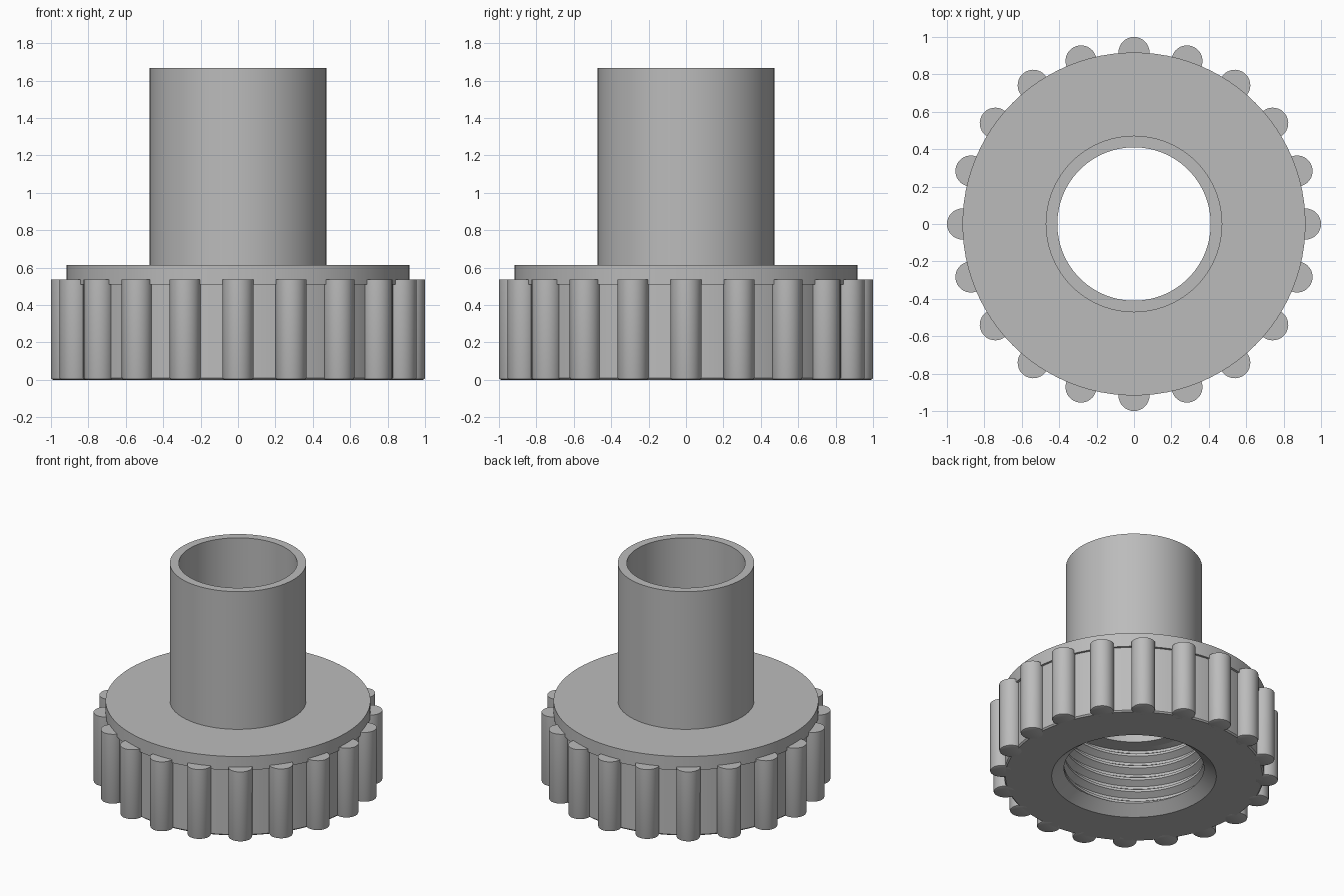
import bpy
import bmesh
from math import cos, sin, tau, radians

if "Cube" in bpy.data.objects:
    bpy.data.objects.remove(bpy.data.objects["Cube"], do_unlink=True)

GREY = (0.5, 0.5, 0.5, 1)
grey = bpy.data.materials.new("plain grey")
grey.use_nodes = True
grey.diffuse_color = GREY
grey.node_tree.nodes["Principled BSDF"].inputs["Base Color"].default_value = GREY

SEGMENTS = 96


def finish(bm, name, angle=28):
    """Turn a bmesh into a smooth-shaded object with sharp corners."""
    bmesh.ops.dissolve_degenerate(bm, dist=1e-5, edges=bm.edges)
    mesh = bpy.data.meshes.new(name)
    bm.to_mesh(mesh)
    bm.free()
    mesh.materials.append(grey)
    obj = bpy.data.objects.new(name, mesh)
    bpy.context.collection.objects.link(obj)
    bpy.ops.object.select_all(action="DESELECT")
    obj.select_set(True)
    bpy.context.view_layer.objects.active = obj
    bpy.ops.object.shade_smooth_by_angle(angle=radians(angle))
    return obj


def lathe(name, profile, segments=SEGMENTS):
    """Spin an (r, z) profile, listed counter-clockwise, around z."""
    bm = bmesh.new()
    rings = [[bm.verts.new((r * cos(tau * s / segments), r * sin(tau * s / segments), z))
              for s in range(segments)] for r, z in profile]
    for low, high in zip(rings, rings[1:]):
        for s in range(segments):
            t = (s + 1) % segments
            bm.faces.new((low[s], low[t], high[t], high[s]))
    # Cap ends that are not open bores
    if profile[0][0] < RIB_RADIUS:
        bm.faces.new(rings[0][::-1])
        bm.faces.new(rings[-1])
    return finish(bm, name)


RIB_RADIUS = 0.083
RIB_CENTRE = 0.917
RIB_COUNT = 20
COLLAR_BASE, COLLAR_TOP = 0.51, 0.615
THREAD_BASE, CREST, ROOT = 0.065, 0.485, 0.53

# Nut body, collar and hollow spigot in one turned part
lathe("nut_and_spigot", [
    (CREST, THREAD_BASE), (0.57, 0), (0.89, 0), (0.9, 0.01),
    (0.9, COLLAR_BASE), (0.917, COLLAR_BASE), (0.917, COLLAR_TOP),
    (0.472, COLLAR_TOP), (0.472, 1.667), (0.41, 1.667),
    (0.41, COLLAR_BASE), (ROOT + 0.01, COLLAR_BASE)])

# Grip ribs around the nut, sharing one mesh
rib = lathe("grip_rib", [
    (RIB_RADIUS - 0.012, 0), (RIB_RADIUS - 0.003, 0.004),
    (RIB_RADIUS, 0.012), (RIB_RADIUS, 0.535)], 32)
for i in range(RIB_COUNT):
    part = rib if i == 0 else rib.copy()
    if i:
        bpy.context.collection.objects.link(part)
    a = tau * i / RIB_COUNT
    part.location = (RIB_CENTRE * cos(a), RIB_CENTRE * sin(a), 0)
    part.rotation_euler.z = a

# Internal helical thread, trimmed flat at both ends
PITCH = 0.095
steps = [(0, CREST), (0.2, CREST), (0.5, ROOT), (0.7, ROOT)]
rows = [(PITCH * (turn + f), r) for turn in range(-1, 7) for f, r in steps]
bm = bmesh.new()
columns = []
for s in range(SEGMENTS):
    a = tau * s / SEGMENTS
    columns.append([bm.verts.new((
        r * cos(a), r * sin(a),
        min(max(z + PITCH * s / SEGMENTS, THREAD_BASE), COLLAR_BASE)))
        for z, r in rows])
for s in range(SEGMENTS):
    wrap = len(steps) if s == SEGMENTS - 1 else 0
    here, there = columns[s], columns[(s + 1) % SEGMENTS]
    for k in range(len(rows) - 1 - wrap):
        bm.faces.new((here[k], here[k + 1], there[k + 1 + wrap], there[k + wrap]))
finish(bm, "internal_thread")
